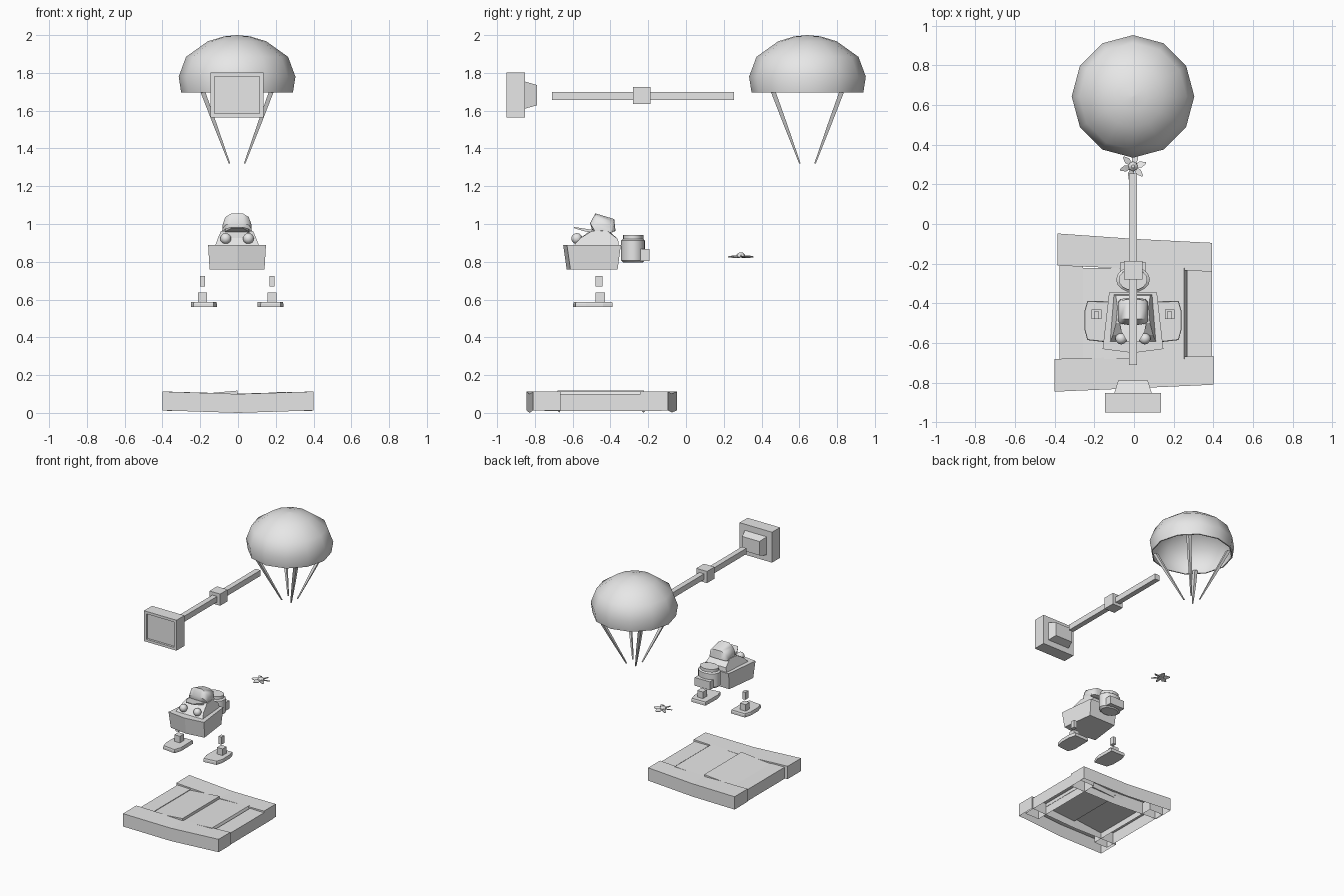
import bpy, bmesh, math

cube = bpy.data.objects.get("Cube")
if cube:
    bpy.data.objects.remove(cube, do_unlink=True)

grey = bpy.data.materials.new("plain_grey")
grey.use_nodes = True
grey.diffuse_color = (0.8, 0.8, 0.8, 1)
grey.node_tree.nodes["Principled BSDF"].inputs["Base Color"].default_value = (0.8, 0.8, 0.8, 1)
CX = -0.005  # centre line of the figure, mallet and canopy


def finish(name, bm, smooth=None, open_bottom=False):
    bmesh.ops.recalc_face_normals(bm, faces=bm.faces)
    if open_bottom:
        under = [f for f in bm.faces if f.normal.z < -0.9]
        bmesh.ops.delete(bm, geom=under, context='FACES')
    mesh = bpy.data.meshes.new(name)
    bm.to_mesh(mesh)
    bm.free()
    mesh.materials.append(grey)
    obj = bpy.data.objects.new(name, mesh)
    bpy.context.collection.objects.link(obj)
    if smooth:
        bpy.ops.object.select_all(action='DESELECT')
        obj.select_set(True)
        bpy.context.view_layer.objects.active = obj
        bpy.ops.object.shade_smooth_by_angle(angle=math.radians(smooth))
    return obj


def loft(name, rings, smooth=None, open_bottom=False):
    """Skin a list of equal-length rings of 3D points and cap both ends."""
    bm = bmesh.new()
    rows = [[bm.verts.new(p) for p in ring] for ring in rings]
    n = len(rows[0])
    for a, b in zip(rows, rows[1:]):
        for i in range(n):
            j = (i + 1) % n
            bm.faces.new((a[i], a[j], b[j], b[i]))
    bm.faces.new(rows[0])
    bm.faces.new(rows[-1])
    return finish(name, bm, smooth, open_bottom)


def rect(w, d, z, x=CX, y=0):
    return [(x + sx * w, y + sy * d, z) for sx, sy in ((-1, -1), (1, -1), (1, 1), (-1, 1))]


def box(name, x0, x1, y0, y1, z0, z1, open_bottom=False):
    cx, cy, w, d = (x0 + x1) / 2, (y0 + y1) / 2, (x1 - x0) / 2, (y1 - y0) / 2
    loft(name, [rect(w, d, z0, cx, cy), rect(w, d, z1, cx, cy)], open_bottom=open_bottom)


def circle(rx, ry, y, z, n):
    return [(CX + rx * math.sin(math.tau * i / n), y + ry * math.cos(math.tau * i / n), z)
            for i in range(n)]


def upright(w, z0, z1, y):
    return [(CX + sx * w, y, z) for sx, z in ((-1, z0), (1, z0), (1, z1), (-1, z1))]


# Parachute canopy: twelve-sided hollow dome with a thin wall
CY = 0.643
dome = [(0.296, 1.697), (0.309, 1.78), (0.27, 1.885), (0.155, 1.967), (0.07, 1.993), (0.002, 2.0)]
inner = [(r * 0.97, z - 0.012 * (z > 1.7)) for r, z in reversed(dome)]
loft("canopy", [circle(r, r, CY, z, 12) for r, z in inner + dome], smooth=50)

# Four tapering cords
for sx in (-1, 1):
    for sy in (-1, 1):
        path = [(0.185, 1.71, 0.013), (0.118, 1.53, 0.01), (0.04, 1.32, 0.004)]
        loft("canopy_cord", [rect(t, t, z, CX + sx * r, CY + sy * r) for r, z, t in path])

# Mallet: handle, collar and framed head
box("mallet_handle", -0.025, 0.016, -0.71, 0.255, 1.656, 1.70)
box("mallet_collar", -0.05, 0.042, -0.28, -0.187, 1.634, 1.725)
loft("mallet_head", [upright(0.12, 1.585, 1.782, -0.933), upright(0.12, 1.585, 1.782, -0.95),
                     upright(0.14, 1.565, 1.802, -0.95), upright(0.14, 1.565, 1.802, -0.852)])
loft("mallet_neck", [upright(0.095, 1.61, 1.755, -0.855), upright(0.075, 1.628, 1.736, -0.79)])


# Lower body: tub with a slightly pointed front
def tub(k, z, front, back):
    half = [(0.15 * k, front + 0.02), (0.118 * k, back)]
    return ([(CX, front, z)] + [(CX + x, y, z) for x, y in half]
            + [(CX - x, y, z) for x, y in reversed(half)])


loft("body_tub", [tub(0.97, 0.76, -0.632, -0.362), tub(1.02, 0.888, -0.65, -0.345)])


# Torso: sloping front, wide shoulders
def slice_x(x, pts):
    return [(CX + x, y, z) for y, z in pts]


torso_side = [(-0.60, 0.88), (-0.56, 0.925), (-0.50, 0.962), (-0.42, 0.965),
              (-0.36, 0.92), (-0.355, 0.88)]
torso_mid = [(y, z + (0.008 if z > 0.95 else 0)) for y, z in torso_side]


def torso_ring(side, pts):
    return [(CX + side * (0.118 - 0.3 * (z - 0.88) - 0.08 * (y + 0.6)), y, z) for y, z in pts]


loft("torso", [torso_ring(-1, torso_side), slice_x(0, torso_mid), torso_ring(1, torso_side)])

# Helmet: rounded shell built from slices that shrink towards the sides
helmet = [(-0.508, 1.005), (-0.48, 1.056), (-0.38, 1.026), (-0.373, 0.963),
          (-0.42, 0.95), (-0.495, 0.96)]


def helmet_slice(x, k):
    return [(CX + x, -0.44 + (y + 0.44) * (0.5 + 0.5 * k), 0.95 + (z - 0.95) * k) for y, z in helmet]


loft("helmet", [helmet_slice(x, k) for x, k in ((-0.076, 0.45), (-0.062, 0.82), (-0.03, 1),
                                               (0.03, 1), (0.062, 0.82), (0.076, 0.45))], smooth=45)

# Visor and eyes
loft("visor", [upright(0.068, 0.952, 0.968, -0.49), upright(0.06, 0.962, 0.976, -0.54),
               upright(0.03, 0.978, 0.984, -0.592)])
for side in (-1, 1):
    bm = bmesh.new()
    bmesh.ops.create_uvsphere(bm, u_segments=12, v_segments=8, radius=0.029)
    bmesh.ops.translate(bm, verts=bm.verts, vec=(CX + side * 0.06, -0.578, 0.923))
    finish("eye", bm, 60)

# Tank on the back with a lower box
tank = [(0.07, 0.052, 0.796), (0.085, 0.064, 0.808), (0.085, 0.064, 0.912),
        (0.072, 0.054, 0.92), (0.072, 0.054, 0.942)]
loft("back_tank", [circle(rx, ry, -0.28, z, 16) for rx, ry, z in tank], smooth=35)
box("tank_box", CX - 0.065, CX + 0.065, -0.30, -0.193, 0.804, 0.868)

# Feet, ankles and floating leg pieces
sole = [(-0.065, -0.39), (0.055, -0.388), (0.07, -0.44), (0.07, -0.53),
        (0.055, -0.585), (-0.05, -0.597), (-0.068, -0.54)]
for side in (-1, 1):
    def sole_ring(k, z):
        return [(CX + side * (0.175 + x * k), -0.492 + (y + 0.492) * k, z) for x, y in sole]
    loft("foot", [sole_ring(1, 0.56), sole_ring(1, 0.577), sole_ring(0.97, 0.587)])
    lx = CX + side * 0.184
    loft("ankle", [rect(0.024, 0.025, z, lx, -0.455) for z in (0.58, 0.638)])
    loft("leg", [rect(0.013, 0.018, z, lx, -0.46) for z in (0.668, 0.726)])

# Small propeller: hub and six pitched blades
PY, PZ = 0.29, 0.827
loft("propeller_hub", [circle(r, r, PY, z, 8) for r, z in ((0.026, 0.822), (0.022, 0.838), (0.008, 0.85))])
for i in range(6):
    a = math.tau * (i + 0.25) / 6
    u, v = (math.cos(a), math.sin(a)), (-math.sin(a), math.cos(a))

    def station(r, w, pitch):
        pts = [(-w, pitch + 0.002), (w, -pitch + 0.002), (w, -pitch - 0.002), (-w, pitch - 0.002)]
        return [(CX + r * u[0] + s * v[0], PY + r * u[1] + s * v[1], PZ + h) for s, h in pts]
    loft("propeller_blade", [station(0.015, 0.008, 0.004), station(0.04, 0.016, 0.005),
                             station(0.068, 0.004, 0.001)])


# Raft: sagging cross planks made from sections along x, open underneath
def cross_plank(name, sections):
    loft(name, [[(x, y0, z0), (x, y1, z0), (x, y1, z0 + 0.1), (x, y0, z0 + 0.1)]
                for x, y0, y1, z0 in sections], open_bottom=True)


cross_plank("raft_front_plank", [(-0.40, -0.845, -0.68, 0.013), (0, -0.828, -0.67, 0.0),
                                 (0.40, -0.81, -0.665, 0.013)])
cross_plank("raft_back_plank", [(-0.385, -0.21, -0.048, 0.013), (0, -0.225, -0.075, 0.002),
                                (0.392, -0.24, -0.095, 0.013)])
box("raft_right_plank", -0.375, -0.258, -0.75, -0.13, 0.01, 0.1, open_bottom=True)
box("raft_left_plank", 0.268, 0.392, -0.75, -0.13, 0.01, 0.1, open_bottom=True)

# Two tilted deck panels with slanted outer ends
for name, x0, x1, flare, low, high in (("deck_panel_right", -0.262, -0.002, 0, 0.095, 0.118),
                                       ("deck_panel_left", -0.002, 0.252, 0.018, 0.097, 0.112)):
    loft(name, [[(x + f, -0.68, t - 0.04), (x + f, -0.222, t - 0.04), (x, -0.222, t), (x, -0.68, t)]
                for x, f, t in ((x0, 0, low), (x1, flare, high))])
